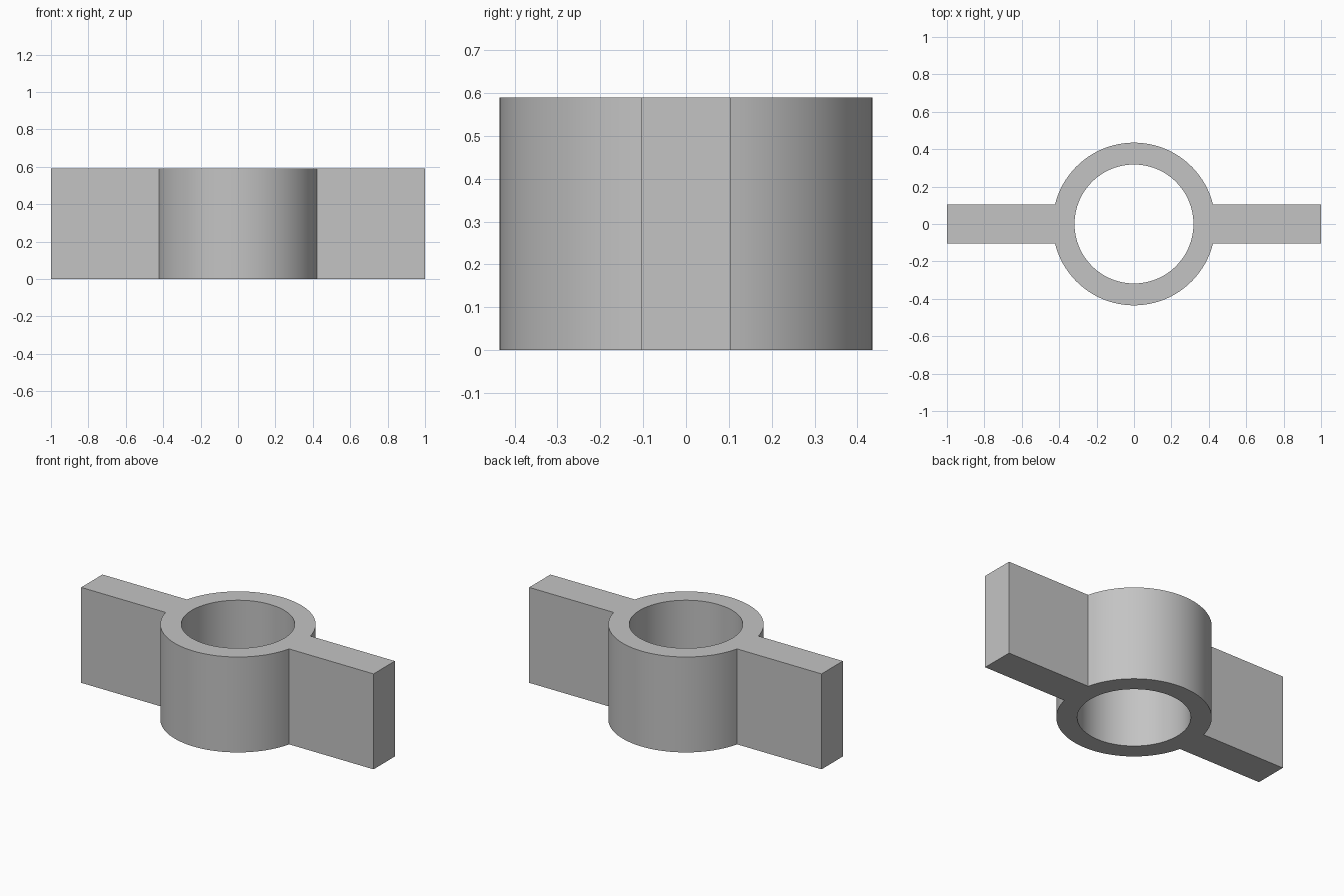
import bpy
import bmesh
from math import sin, cos, asin, pi, radians

cube = bpy.data.objects.get("Cube")
if cube:
    bpy.data.objects.remove(cube, do_unlink=True)

OUTER, INNER, HEIGHT = 0.435, 0.318, 0.59
WING_HALF, WING_END = 0.104, 1.0
ARC_STEPS, JOIN_STEPS = 40, 8

grey = bpy.data.materials.new("plain grey")
grey.use_nodes = True
colour = (0.55, 0.55, 0.55, 1)
grey.diffuse_color = colour
grey.node_tree.nodes["Principled BSDF"].inputs["Base Color"].default_value = colour

# Angles round the collar, with exact stops where the wings meet it
join = asin(WING_HALF / OUTER)
angles = []
for side in (0, pi):
    angles += [side - join + 2 * join * i / JOIN_STEPS for i in range(JOIN_STEPS)]
    angles += [side + join + (pi - 2 * join) * i / ARC_STEPS for i in range(ARC_STEPS)]
count = len(angles)

bm = bmesh.new()


def ring(radius):
    return [bm.verts.new((radius * cos(a), radius * sin(a), 0)) for a in angles]


# Flat collar section
outer, inner = ring(OUTER), ring(INNER)
for i in range(count):
    j = (i + 1) % count
    bm.faces.new((inner[i], outer[i], outer[j], inner[j]))

# Flat wing sections, sharing the collar's edge
for start, side in ((0, 1), (count // 2, -1)):
    arc = outer[start:start + JOIN_STEPS + 1]
    tips = [bm.verts.new((side * WING_END, side * s * WING_HALF, 0)) for s in (-1, 1)]
    bm.faces.new(arc[::-1] + tips)

# Raise the section into a solid
base = bm.faces[:]
raised = bmesh.ops.extrude_face_region(bm, geom=base, use_keep_orig=True)
top = [v for v in raised["geom"] if isinstance(v, bmesh.types.BMVert)]
bmesh.ops.translate(bm, verts=top, vec=(0, 0, HEIGHT))
bmesh.ops.recalc_face_normals(bm, faces=bm.faces[:])

mesh = bpy.data.meshes.new("winged_collar")
bm.to_mesh(mesh)
bm.free()
mesh.materials.append(grey)
collar = bpy.data.objects.new("winged_collar", mesh)
bpy.context.collection.objects.link(collar)

bpy.ops.object.select_all(action="DESELECT")
collar.select_set(True)
bpy.context.view_layer.objects.active = collar
bpy.ops.object.shade_smooth_by_angle(angle=radians(30))
